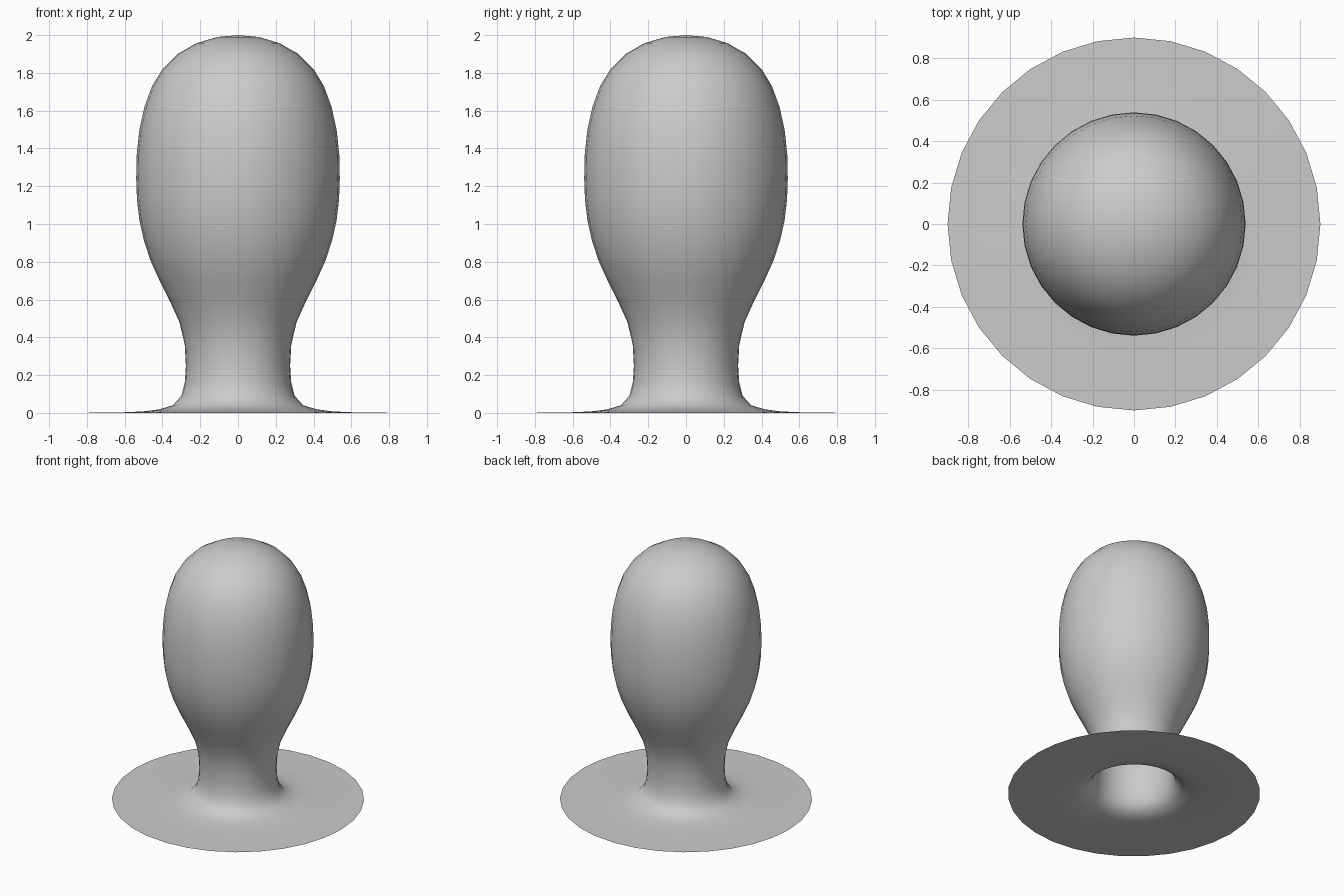
import bpy, bmesh, math

if "Cube" in bpy.data.objects:
    bpy.data.objects.remove(bpy.data.objects["Cube"])

# Half profile (radius, height) from the flange rim up to the crown
PROFILE = [(0.90, 0), (0.75, 0.001), (0.61, 0.003), (0.50, 0.008), (0.42, 0.018),
           (0.345, 0.04), (0.30, 0.09), (0.282, 0.16), (0.276, 0.25), (0.282, 0.36),
           (0.31, 0.48), (0.36, 0.59), (0.415, 0.70), (0.465, 0.81), (0.50, 0.92),
           (0.522, 1.02), (0.535, 1.13), (0.539, 1.24), (0.536, 1.37), (0.522, 1.50),
           (0.495, 1.62), (0.455, 1.73), (0.40, 1.82), (0.32, 1.90), (0.22, 1.957),
           (0.11, 1.99)]
SIDES = 32

bm = bmesh.new()

# Rings of the revolved single-sheet body, open underneath
rings = [[bm.verts.new((r * math.cos(a), r * math.sin(a), z))
          for a in (2 * math.pi * i / SIDES for i in range(SIDES))]
         for r, z in PROFILE]
for low, high in zip(rings, rings[1:]):
    for i in range(SIDES):
        j = (i + 1) % SIDES
        bm.faces.new((low[i], low[j], high[j], high[i]))

# Crown
tip = bm.verts.new((0, 0, 2))
for i in range(SIDES):
    bm.faces.new((rings[-1][i], rings[-1][(i + 1) % SIDES], tip))

for f in bm.faces:
    f.smooth = True
mesh = bpy.data.meshes.new("flanged_bulb")
bm.to_mesh(mesh)
bm.free()
bpy.context.collection.objects.link(bpy.data.objects.new("flanged_bulb", mesh))
